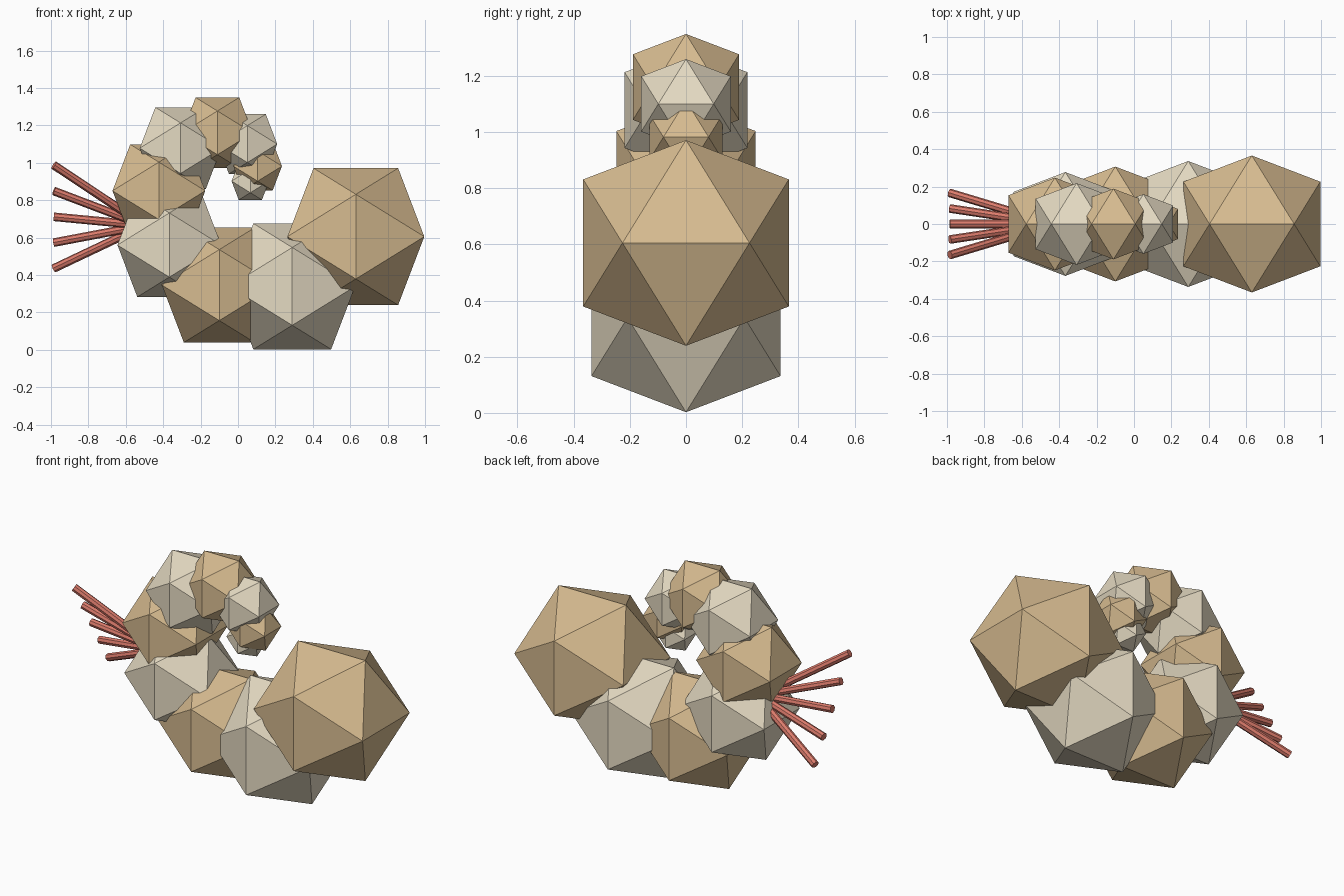
import bpy, bmesh
from mathutils import Vector

if "Cube" in bpy.data.objects:
    bpy.data.objects.remove(bpy.data.objects["Cube"])

PHI = (1 + 5 ** 0.5) / 2


def material(name, color):
    m = bpy.data.materials.new(name)
    m.diffuse_color = (*color, 1)
    m.use_nodes = True
    m.node_tree.nodes["Principled BSDF"].inputs["Base Color"].default_value = m.diffuse_color
    return m


tan = material("tan", (0.68, 0.50, 0.28))
cream = material("cream", (0.78, 0.70, 0.54))
coral = material("coral", (0.72, 0.20, 0.15))


def add_object(name, bm, mat):
    mesh = bpy.data.meshes.new(name)
    bmesh.ops.recalc_face_normals(bm, faces=bm.faces)
    bm.to_mesh(mesh)
    bm.free()
    mesh.materials.append(mat)
    ob = bpy.data.objects.new(name, mesh)
    bpy.context.collection.objects.link(ob)
    return ob


def chamber(name, x, z, size, mat):
    # Icosahedron with an edge lying flat on each axis direction
    a = size / PHI
    bm = bmesh.new()
    for s in (-1, 1):
        for t in (-1, 1):
            bm.verts.new((s * a, 0, t * size))
            bm.verts.new((0, s * size, t * a))
            bm.verts.new((s * size, t * a, 0))
    bmesh.ops.convex_hull(bm, input=bm.verts)
    add_object(name, bm, mat).location = (x, 0, z)


def tentacle(name, start, end, radius):
    bm = bmesh.new()
    d = Vector(end) - Vector(start)
    bmesh.ops.create_cone(bm, cap_ends=True, segments=8, radius1=radius,
                          radius2=radius, depth=d.length)
    ob = add_object(name, bm, coral)
    ob.location = (Vector(start) + Vector(end)) / 2
    ob.rotation_mode = 'QUATERNION'
    ob.rotation_quaternion = d.to_track_quat('Z', 'Y')


# Shell chambers, spiralling inward and shrinking evenly
centres = [(0.63, 0.605), (0.29, 0.339), (-0.10, 0.346), (-0.367, 0.56),
           (-0.423, 0.85), (-0.307, 1.078), (-0.11, 1.16), (0.05, 1.10),
           (0.105, 0.982), (0.066, 0.902)]
for i, (x, z) in enumerate(centres):
    chamber(f"shell_chamber_{i + 1}", x, z, 0.366 - 0.0295 * i,
            cream if i % 2 else tan)

# Fan of tentacles
for i in range(-2, 3):
    tentacle(f"tentacle_{i + 3}", (-0.5, -0.01 * i, 0.665),
             (-0.985, -0.083 * i, 0.711 + 0.138 * i), 0.023)
